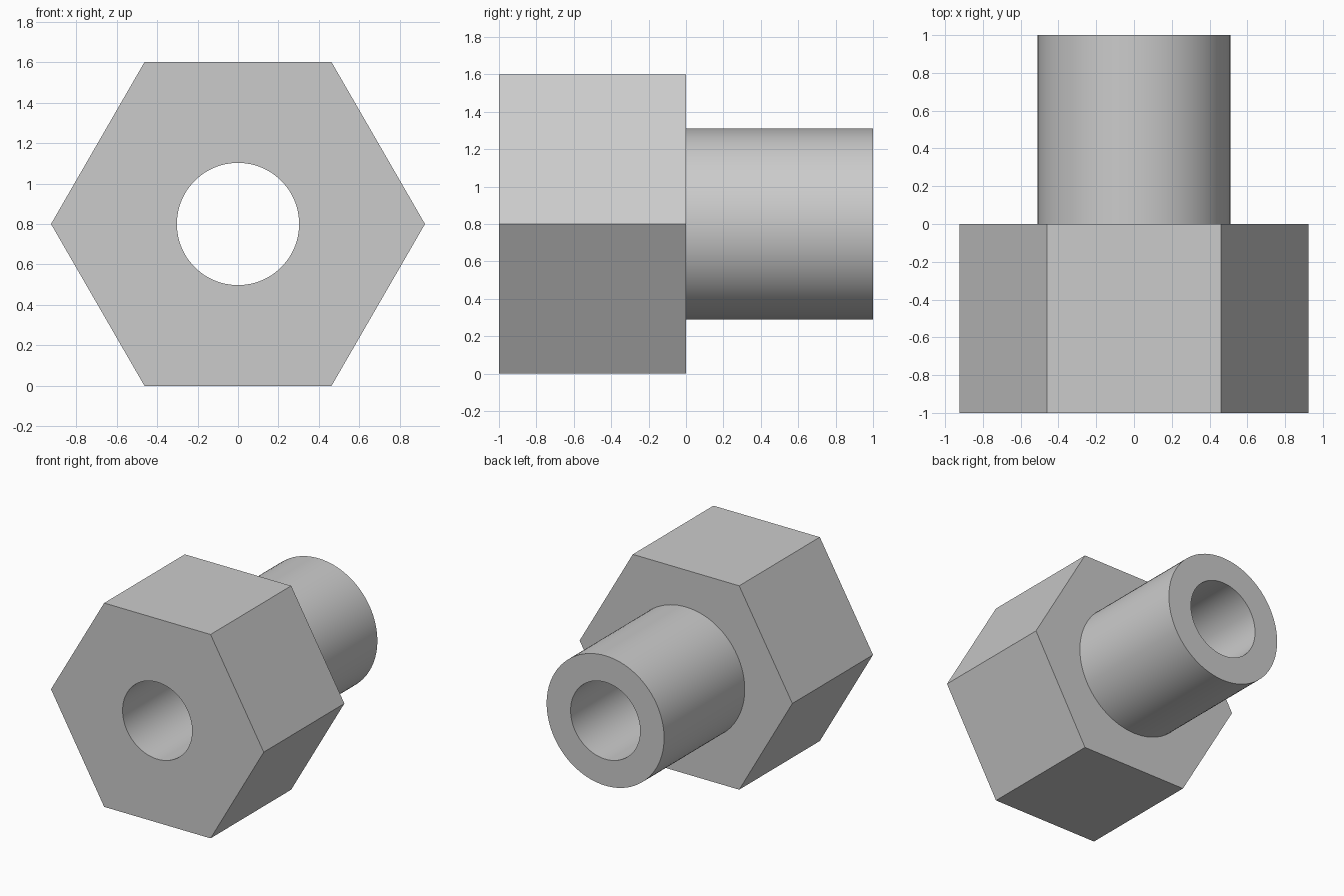
import bpy, bmesh
from math import sin, cos, pi, radians

cube = bpy.data.objects.get("Cube")
if cube:
    bpy.data.objects.remove(cube, do_unlink=True)

HEX_RADIUS = 0.8 / cos(pi / 6)
TUBE_RADIUS, BORE_RADIUS = 0.51, 0.302
SIDES = 96

steel = bpy.data.materials.new("grey_steel")
steel.use_nodes = True
steel.diffuse_color = (0.6, 0.6, 0.6, 1)
steel.node_tree.nodes["Principled BSDF"].inputs["Base Color"].default_value = (0.6, 0.6, 0.6, 1)

bm = bmesh.new()


def ring(radius, y, sides=SIDES):
    """Closed loop of vertices around the fitting's axis."""
    angles = [2 * pi * i / sides for i in range(sides)]
    return [bm.verts.new((radius * cos(a), y, 0.8 + radius * sin(a))) for a in angles]


def pairs(loop):
    return zip(loop, loop[1:] + loop[:1])


def wall(a, b, smooth=True):
    """Quads joining two matching loops."""
    for (a0, a1), (b0, b1) in zip(pairs(a), pairs(b)):
        bm.faces.new((a0, a1, b1, b0)).smooth = smooth


def flat_ring(outer, inner):
    """Flat face with a round opening."""
    edges = [bm.edges.get(p) or bm.edges.new(p) for loop in (outer, inner) for p in pairs(loop)]
    bmesh.ops.triangle_fill(bm, edges=edges, use_beauty=True)


# Hexagonal head, round spigot and through bore
hex_front, hex_back = ring(HEX_RADIUS, -1, 6), ring(HEX_RADIUS, 0, 6)
tube_root, tube_end = ring(TUBE_RADIUS, 0), ring(TUBE_RADIUS, 1)
bore_front, bore_end = ring(BORE_RADIUS, -1), ring(BORE_RADIUS, 1)

wall(hex_front, hex_back, smooth=False)
wall(tube_root, tube_end)
wall(bore_front, bore_end)
flat_ring(hex_front, bore_front)
flat_ring(hex_back, tube_root)
flat_ring(tube_end, bore_end)
bmesh.ops.recalc_face_normals(bm, faces=bm.faces)

mesh = bpy.data.meshes.new("hex_fitting")
bm.to_mesh(mesh)
bm.free()
mesh.materials.append(steel)
fitting = bpy.data.objects.new("hex_fitting", mesh)
bpy.context.collection.objects.link(fitting)

# Smooth round walls, crisp rims and hexagon edges
bpy.ops.object.select_all(action="DESELECT")
fitting.select_set(True)
bpy.context.view_layer.objects.active = fitting
bpy.ops.object.shade_smooth_by_angle(angle=radians(30))
